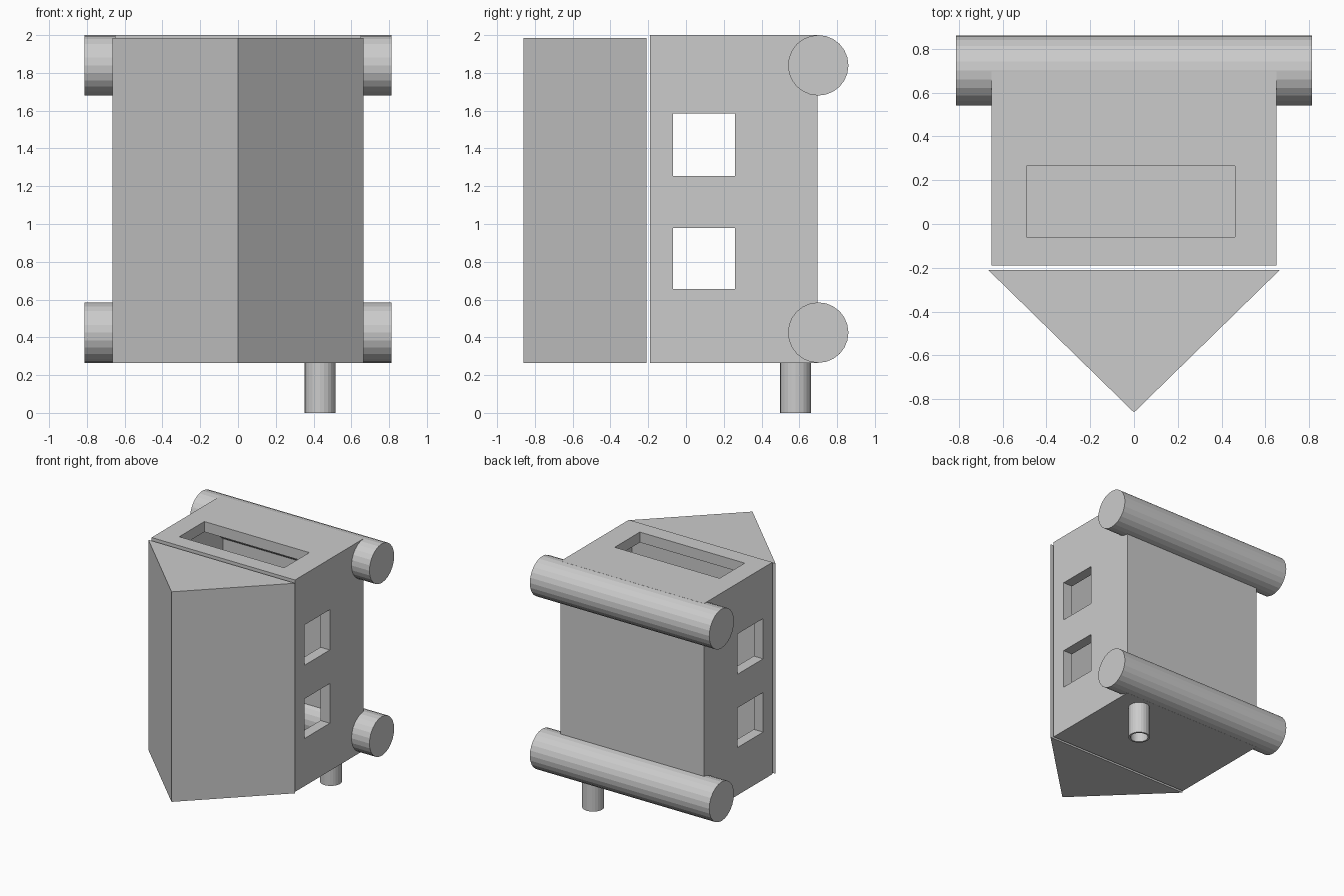
import bpy
import bmesh
from math import pi
from mathutils import Matrix, Vector

default = bpy.data.objects.get("Cube")
if default:
    bpy.data.objects.remove(default, do_unlink=True)


def finish(name, bm):
    bmesh.ops.recalc_face_normals(bm, faces=bm.faces)
    mesh = bpy.data.meshes.new(name)
    bm.to_mesh(mesh)
    bm.free()
    obj = bpy.data.objects.new(name, mesh)
    bpy.context.collection.objects.link(obj)
    return obj


def box(name, low, high):
    low, high = Vector(low), Vector(high)
    bm = bmesh.new()
    size = Matrix.Diagonal((*(high - low), 1))
    bmesh.ops.create_cube(bm, size=1, matrix=Matrix.Translation((low + high) / 2) @ size)
    return finish(name, bm)


def cylinder(name, centre, radius, length, turn=Matrix(), sides=24):
    bm = bmesh.new()
    bmesh.ops.create_cone(bm, cap_ends=True, segments=sides, radius1=radius, radius2=radius,
                          depth=length, matrix=Matrix.Translation(centre) @ turn)
    return finish(name, bm)


def prism(name, outline, bottom, top):
    bm = bmesh.new()
    face = bm.faces.new([bm.verts.new((x, y, bottom)) for x, y in outline])
    made = bmesh.ops.extrude_face_region(bm, geom=[face])["geom"]
    verts = [v for v in made if isinstance(v, bmesh.types.BMVert)]
    bmesh.ops.translate(bm, verts=verts, vec=(0, 0, top - bottom))
    return finish(name, bm)


def cut(target, cutter):
    cutter.hide_render = True
    mod = target.modifiers.new("cut", "BOOLEAN")
    mod.operation, mod.solver, mod.object = "DIFFERENCE", "EXACT", cutter
    bpy.context.view_layer.objects.active = target
    bpy.ops.object.modifier_apply(modifier=mod.name)
    bpy.data.objects.remove(cutter, do_unlink=True)


BASE, TOP, WALL = 0.265, 2.0, 0.085
HALF, FRONT, BACK = 0.65, -0.19, 0.695

# Hollow housing with a slot in the roof and two windows on each side
housing = box("housing", (-HALF, FRONT, BASE), (HALF, BACK, TOP))
cut(housing, box("cavity_cutter", (-HALF + WALL, FRONT + WALL, BASE + WALL),
                 (HALF - WALL, BACK - WALL, TOP - WALL)))
cut(housing, box("slot_cutter", (-0.49, -0.06, TOP - 0.2), (0.46, 0.265, TOP + 0.1)))
for low, high in ((0.655, 0.98), (1.255, 1.585)):
    cut(housing, box("window_cutter", (-1, -0.07, low), (1, 0.26, high)))

# Wedge standing just ahead of the housing
prism("front_wedge", [(-0.665, -0.21), (0, -0.86), (0.665, -0.21)], BASE, 1.985)

# Horizontal rollers along the rear edges
sideways = Matrix.Rotation(pi / 2, 4, "Y")
for name, z in (("upper_roller", 1.84), ("lower_roller", 0.425)):
    cylinder(name, (0, 0.7, z), 0.16, 1.625, sideways)

# Tube below the floor
tube = cylinder("bottom_tube", (0.435, 0.58, 0.14), 0.082, 0.28)
cut(tube, cylinder("tube_cutter", (0.435, 0.58, 0.1), 0.068, 0.33))
